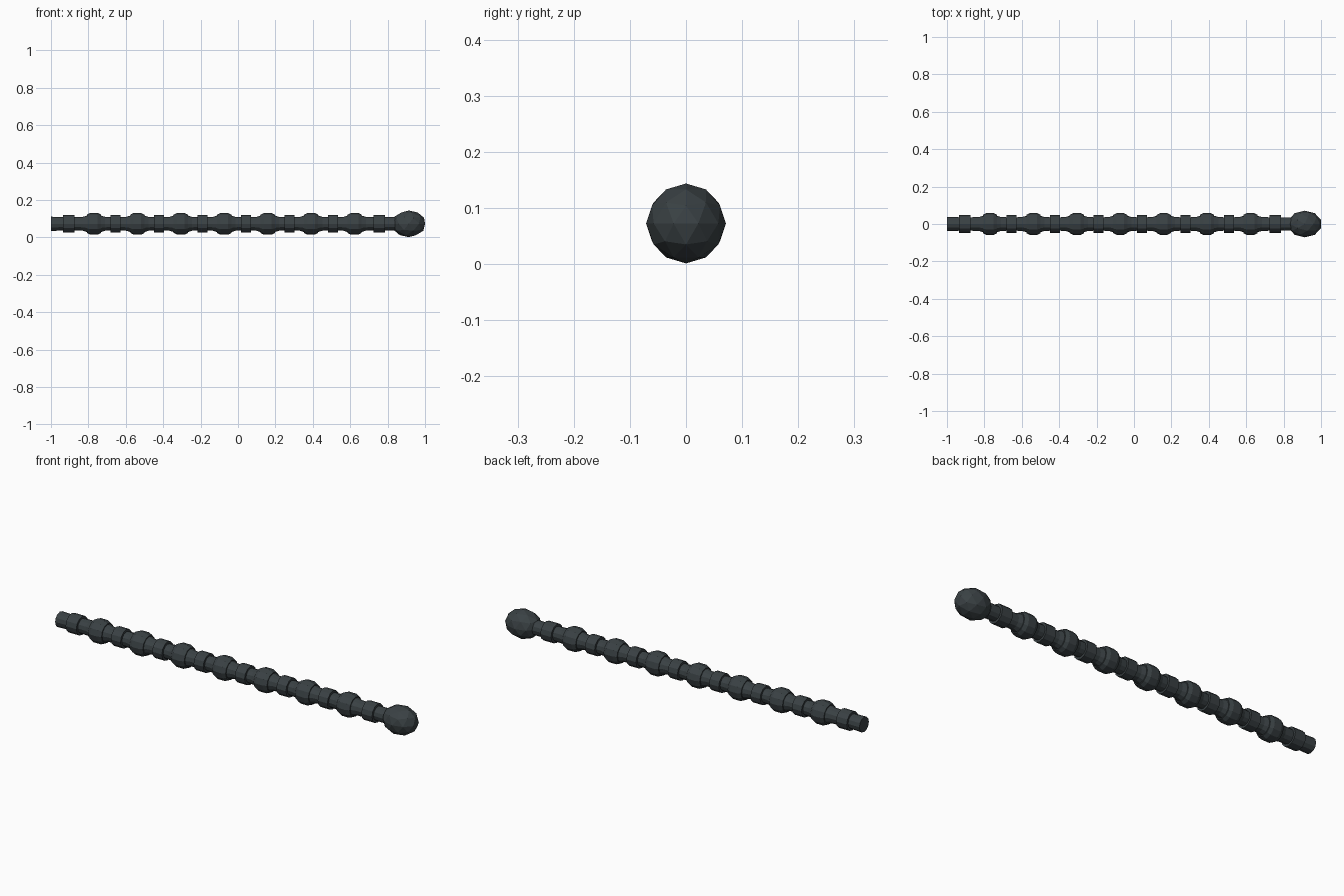
import bpy, bmesh, math
from mathutils import Matrix

if "Cube" in bpy.data.objects:
    bpy.data.objects.remove(bpy.data.objects["Cube"])

ZC = 0.0725
SIDES = 12
mat = bpy.data.materials.new("dark slate")
mat.diffuse_color = (0.042, 0.053, 0.058, 1)
mat.use_nodes = True
mat.node_tree.nodes["Principled BSDF"].inputs["Base Color"].default_value = mat.diffuse_color


def lathe_x(name, profile):
    """Closed faceted solid along x from (x, radius) points."""
    bm = bmesh.new()
    rings = [[bm.verts.new((x, r * math.cos(2 * math.pi * i / SIDES),
                            ZC + r * math.sin(2 * math.pi * i / SIDES)))
              for i in range(SIDES)] for x, r in profile]
    for a, b in zip(rings, rings[1:]):
        for i in range(SIDES):
            j = (i + 1) % SIDES
            bm.faces.new((a[i], a[j], b[j], b[i]))
    bm.faces.new(rings[0])
    bm.faces.new(rings[-1])
    finish(name, bm)


def finish(name, bm):
    bmesh.ops.recalc_face_normals(bm, faces=bm.faces)
    me = bpy.data.meshes.new(name)
    bm.to_mesh(me)
    bm.free()
    me.materials.append(mat)
    bpy.context.collection.objects.link(bpy.data.objects.new(name, me))


big = [-0.77 + 0.2322 * i for i in range(7)]
small = [-0.905] + [(a + b) / 2 for a, b in zip(big, big[1:])] + [0.755]

# Shaft, swelling towards each large bead and narrowing at the collars
shaft = [(-1.0, 0.038), (small[0], 0.035)]
for b, s in zip(big, small[1:]):
    shaft += [(b - 0.06, 0.037), (b - 0.035, 0.045), (b + 0.035, 0.045),
              (b + 0.06, 0.037), (s, 0.035)]
shaft += [(0.85, 0.036), (0.88, 0.04)]
lathe_x("shaft", shaft)

# Large bevelled beads
for i, x in enumerate(big):
    lathe_x(f"bead_{i}", [(x - 0.038, 0.049), (x - 0.02, 0.058),
                          (x + 0.02, 0.058), (x + 0.038, 0.049)])

# Straight collars
for i, x in enumerate(small):
    w = 0.03 if i in (0, len(small) - 1) else 0.027
    lathe_x(f"collar_{i}", [(x - w, 0.047), (x + w, 0.047)])

# Faceted ball tip
bm = bmesh.new()
bmesh.ops.create_icosphere(bm, subdivisions=2, radius=1)
bmesh.ops.transform(bm, verts=bm.verts, matrix=Matrix.Translation((0.913, 0, ZC))
                    @ Matrix.Diagonal((0.0915, 0.0712, 0.0712, 1)))
finish("ball_tip", bm)
